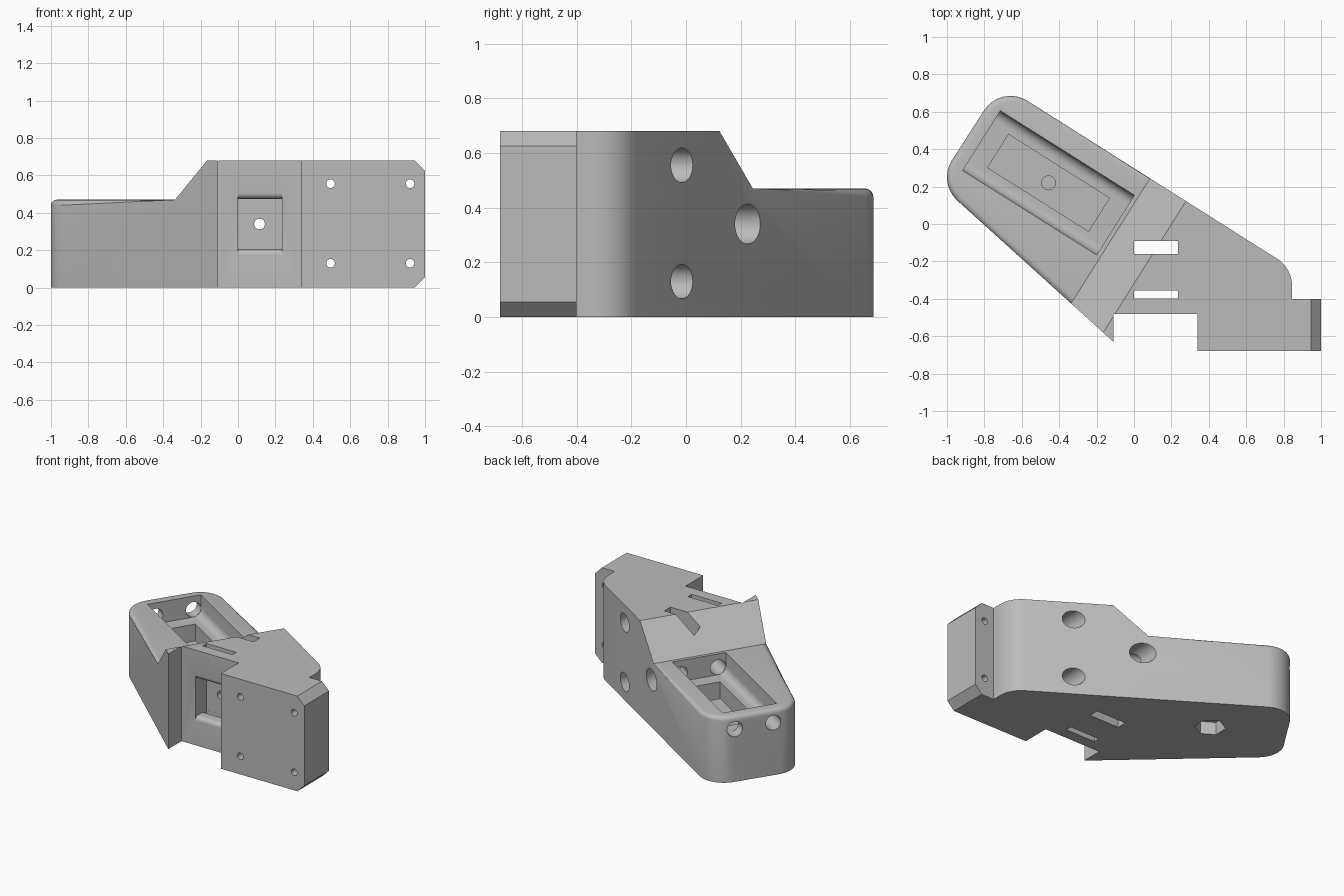
import bpy, bmesh, math
from mathutils import Matrix, Vector

if "Cube" in bpy.data.objects:
    bpy.data.objects.remove(bpy.data.objects["Cube"], do_unlink=True)

# Directions: X, Y, Z of the block, and the slanted arm (along, across)
X, Y, Z = Vector((1, 0, 0)), Vector((0, 1, 0)), Vector((0, 0, 1))
ALONG, ACROSS = Vector((-0.846, 0.533, 0)), Vector((0.533, 0.846, 0))
PLAN, FRONT, SIDE = (X, Y, Z), (X, Z, Y), (Y, Z, X)
ARM_PLAN, ARM_SIDE, ARM_END = (ALONG, ACROSS, Z), (ALONG, Z, ACROSS), (ACROSS, Z, ALONG)

grey = bpy.data.materials.new("plain grey")
grey.use_nodes = True
grey.diffuse_color = (0.5, 0.5, 0.5, 1)
grey.node_tree.nodes["Principled BSDF"].inputs["Base Color"].default_value = (0.5, 0.5, 0.5, 1)


def arc(cx, cy, r, start, end, steps=8):
    angles = [math.radians(start + (end - start) * i / steps) for i in range(steps + 1)]
    return [(cx + r * math.cos(a), cy + r * math.sin(a)) for a in angles]


def circle(cx, cy, r, sides=32):
    return arc(cx, cy, r, 0, 360, sides)[:-1]


def rect(cx, cy, w, h):
    return [(cx + sx * w / 2, cy + sy * h / 2)
            for sx, sy in ((-1, -1), (1, -1), (1, 1), (-1, 1))]


def prism(name, points, frame, low, high):
    """Extrude a flat profile along the third axis of a frame."""
    a, b, c = frame
    bm = bmesh.new()
    base = bm.faces.new([bm.verts.new(a * p + b * q + c * low) for p, q in points])
    new = bmesh.ops.extrude_face_region(bm, geom=[base])["geom"]
    verts = [v for v in new if isinstance(v, bmesh.types.BMVert)]
    bmesh.ops.translate(bm, verts=verts, vec=c * (high - low))
    bmesh.ops.recalc_face_normals(bm, faces=bm.faces[:])
    mesh = bpy.data.meshes.new(name)
    bm.to_mesh(mesh)
    bm.free()
    mesh.materials.append(grey)
    obj = bpy.data.objects.new(name, mesh)
    bpy.context.collection.objects.link(obj)
    return obj


def cut(points, frame, low, high):
    cutter = prism("cutter", points, frame, low, high)
    cutter.hide_render = True
    mod = body.modifiers.new("cut", 'BOOLEAN')
    mod.operation, mod.solver, mod.object = 'DIFFERENCE', 'EXACT', cutter
    bpy.context.view_layer.objects.active = body
    bpy.ops.object.modifier_apply(modifier=mod.name)
    bpy.data.objects.remove(cutter, do_unlink=True)


# Main body outline with rounded corners
outline = [(-0.11, -0.63), (-0.11, -0.48), (0.34, -0.48), (0.34, -0.68),
           (1, -0.68), (1, -0.40), (0.845, -0.40)]
outline += arc(0.675, -0.33, 0.17, 0, 57.8, 6)
outline += arc(-0.66, 0.517, 0.168, 57.8, 147.8)
outline += arc(-0.832, 0.25, 0.168, 147.8, 227.5)
body = prism("angled_bracket", outline, PLAN, 0, 0.68)

# Lowered arm with sloping step
cut([(-0.284, 0.785), (-0.17, 0.68), (0.058, 0.47), (2, 0.47), (2, 0.785)],
    ARM_SIDE, -2, 2)

# Soft rim around the arm top
bm = bmesh.new()
bm.from_mesh(body.data)
rim = [e for e in bm.edges
       if all(abs(v.co.z - 0.47) < 0.002 for v in e.verts)
       and any(abs(f.normal.z) < 0.1 for f in e.link_faces)]
bmesh.ops.bevel(bm, geom=rim, offset=0.03, segments=4, profile=0.5,
                affect='EDGES', clamp_overlap=False)
bm.to_mesh(body.data)
bm.free()

# Chamfers at the free end of the mounting block
for z, edge in ((0.68, 1), (0, -1)):
    cut([(0.925, z + edge * 0.02), (1.02, z + edge * 0.02), (1.02, z - edge * 0.075)],
        FRONT, -1, 0)

# Pocket in the arm: rounded trough, deeper well, and a pilot hole with hex nut seat
U, V = 0.504, -0.0575
trough = (arc(V - 0.1335, 0.375, 0.055, 180, 270)
          + arc(V + 0.1335, 0.375, 0.055, 270, 360)
          + [(V + 0.1885, 0.62), (V - 0.1885, 0.62)])
cut(trough, ARM_END, U - 0.423, U + 0.423)
cut(rect(U, V, 0.638, 0.21), ARM_PLAN, 0.2, 0.4)
cut(circle(U, V, 0.037), ARM_PLAN, 0.12, 0.3)
cut(circle(U, V, 0.1, 6), ARM_PLAN, -0.1, 0.09)

# Rod holes through the arm end
for side in (-1, 1):
    cut(circle(V + side * 0.1335, 0.375, 0.053), ARM_END, -0.1, 1.3)

# Screw holes with counterbores opening at the back
for z in (0.13, 0.555):
    for x in (0.495, 0.92):
        cut(circle(x, z, 0.023, 20), FRONT, -0.9, 0)
    cut(circle(0.495, z, 0.063), FRONT, -0.4, 0.6)
cut(circle(0.115, 0.34, 0.029, 20), FRONT, -0.7, 0)
cut(circle(0.115, 0.34, 0.073), FRONT, -0.2, 0.6)

# Strap slots and front recess with rounded lips
cut(rect(0.117, -0.125, 0.236, 0.07), PLAN, -0.2, 0.9)
cut(rect(0.117, -0.378, 0.236, 0.043), PLAN, -0.2, 0.9)
recess = ([(-0.356, 0.475), (-0.356, 0.205)]
          + arc(-0.45, 0.175, 0.03, 90, 180, 6)
          + [(-0.55, 0.175), (-0.55, 0.505)]
          + arc(-0.45, 0.505, 0.03, 180, 270, 6))
cut(recess, SIDE, -0.001, 0.235)

# Smooth the rounded surfaces, keep edges crisp
bpy.ops.object.select_all(action='DESELECT')
body.select_set(True)
bpy.context.view_layer.objects.active = body
bpy.ops.object.shade_smooth_by_angle(angle=math.radians(25))
